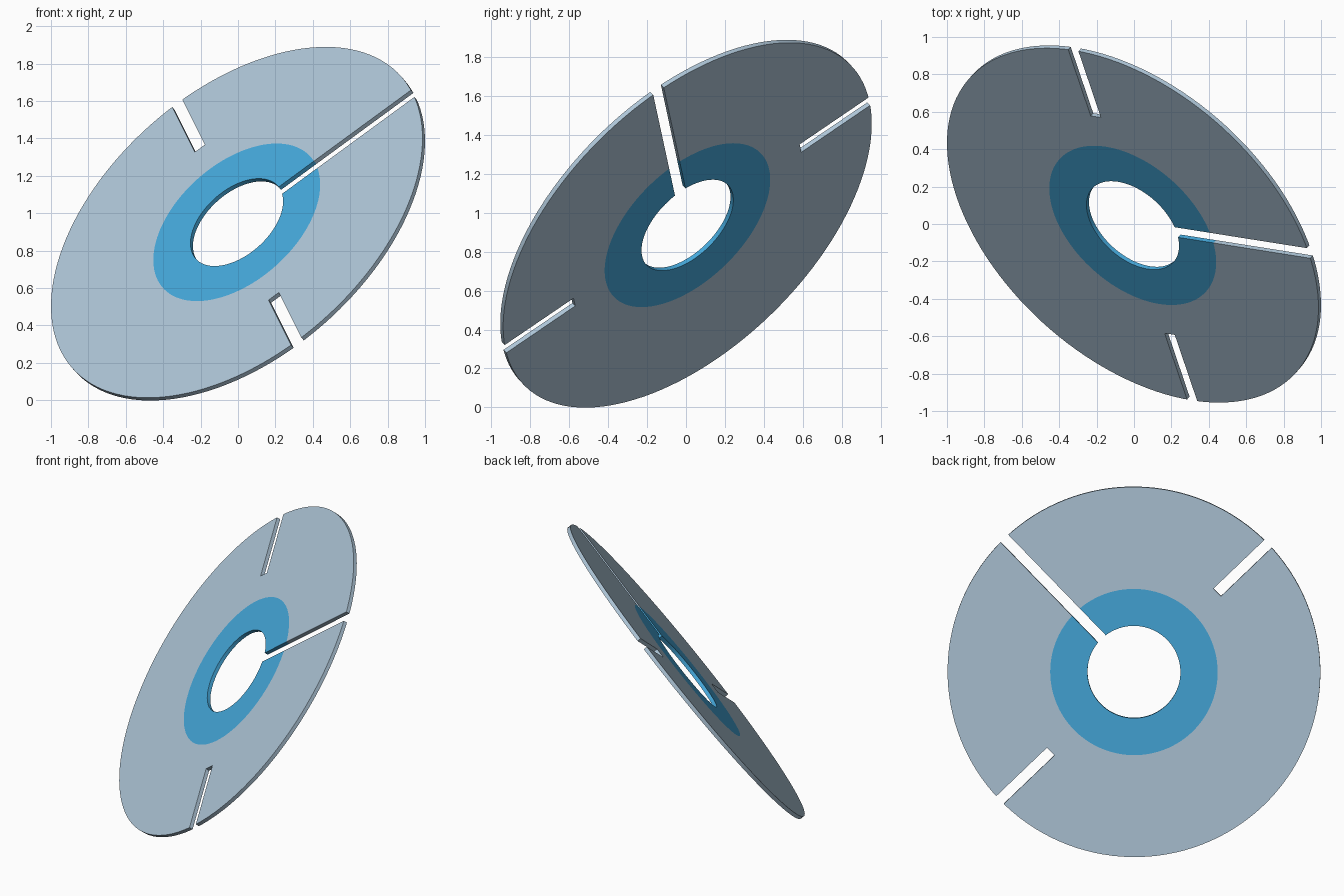
import bpy, bmesh, math
from mathutils import Vector, Matrix

if "Cube" in bpy.data.objects:
    bpy.data.objects.remove(bpy.data.objects["Cube"])

R_HOLE, R_BAND, R_OUT = 0.293, 0.528, 1.1755
THICK, HALF_SLOT, SHORT_START = 0.025, 0.034, 0.73
SEGS = 128


def material(name, rgb):
    m = bpy.data.materials.new(name)
    m.diffuse_color = (*rgb, 1)
    m.use_nodes = True
    m.node_tree.nodes["Principled BSDF"].inputs["Base Color"].default_value = m.diffuse_color
    return m


# Flat rings: hub band and outer plate
bm = bmesh.new()
rings = []
for r in (R_HOLE, R_BAND, R_OUT):
    rings.append([bm.verts.new((r * math.cos(2 * math.pi * i / SEGS),
                                r * math.sin(2 * math.pi * i / SEGS), -THICK / 2))
                  for i in range(SEGS)])
for a, b in zip(rings, rings[1:]):
    for i in range(SEGS):
        j = (i + 1) % SEGS
        bm.faces.new((a[i], b[i], b[j], a[j]))

# Score the slot edges, then remove the faces inside the slots
for axis, dist in ((0, HALF_SLOT), (1, HALF_SLOT), (1, SHORT_START)):
    for s in (-1, 1):
        no = Vector((0, 0, 0))
        no[axis] = 1
        bmesh.ops.bisect_plane(bm, geom=bm.verts[:] + bm.edges[:] + bm.faces[:],
                               plane_co=no * dist * s, plane_no=no, dist=1e-6)


def in_slot(c):
    long_slot = c.x > 0 and abs(c.y) < HALF_SLOT
    short_slot = abs(c.x) < HALF_SLOT and abs(c.y) > SHORT_START
    return long_slot or short_slot


bmesh.ops.delete(bm, geom=[f for f in bm.faces if in_slot(f.calc_center_median())],
                 context='FACES')

# Thicken the plate
ext = bmesh.ops.extrude_face_region(bm, geom=bm.faces[:], use_keep_orig=True)
bmesh.ops.translate(bm, vec=(0, 0, THICK),
                    verts=[v for v in ext['geom'] if isinstance(v, bmesh.types.BMVert)])
bmesh.ops.recalc_face_normals(bm, faces=bm.faces[:])

# Blue inside the band radius, pale outside
for f in bm.faces:
    f.material_index = 1 if f.calc_center_median().xy.length < R_BAND else 0

# Tilt: long slot along local x, short slots along local y
z = Vector((-0.535, -0.592, 0.603)).normalized()
x = Vector((0.94, -0.15, 0.69))
x = (x - z * x.dot(z)).normalized()
y = z.cross(x)
rot = Matrix((x, y, z)).transposed().to_4x4()
bm.transform(Matrix.Translation((0, 0, 0.944)) @ rot)

mesh = bpy.data.meshes.new("slotted_disc")
bm.to_mesh(mesh)
bm.free()
mesh.materials.append(material("pale blue grey", (0.42, 0.56, 0.68)))
mesh.materials.append(material("bright blue", (0.06, 0.39, 0.70)))
disc = bpy.data.objects.new("slotted_disc", mesh)
bpy.context.collection.objects.link(disc)
bpy.context.view_layer.objects.active = disc
disc.select_set(True)
bpy.ops.object.shade_smooth_by_angle(angle=math.radians(30))
